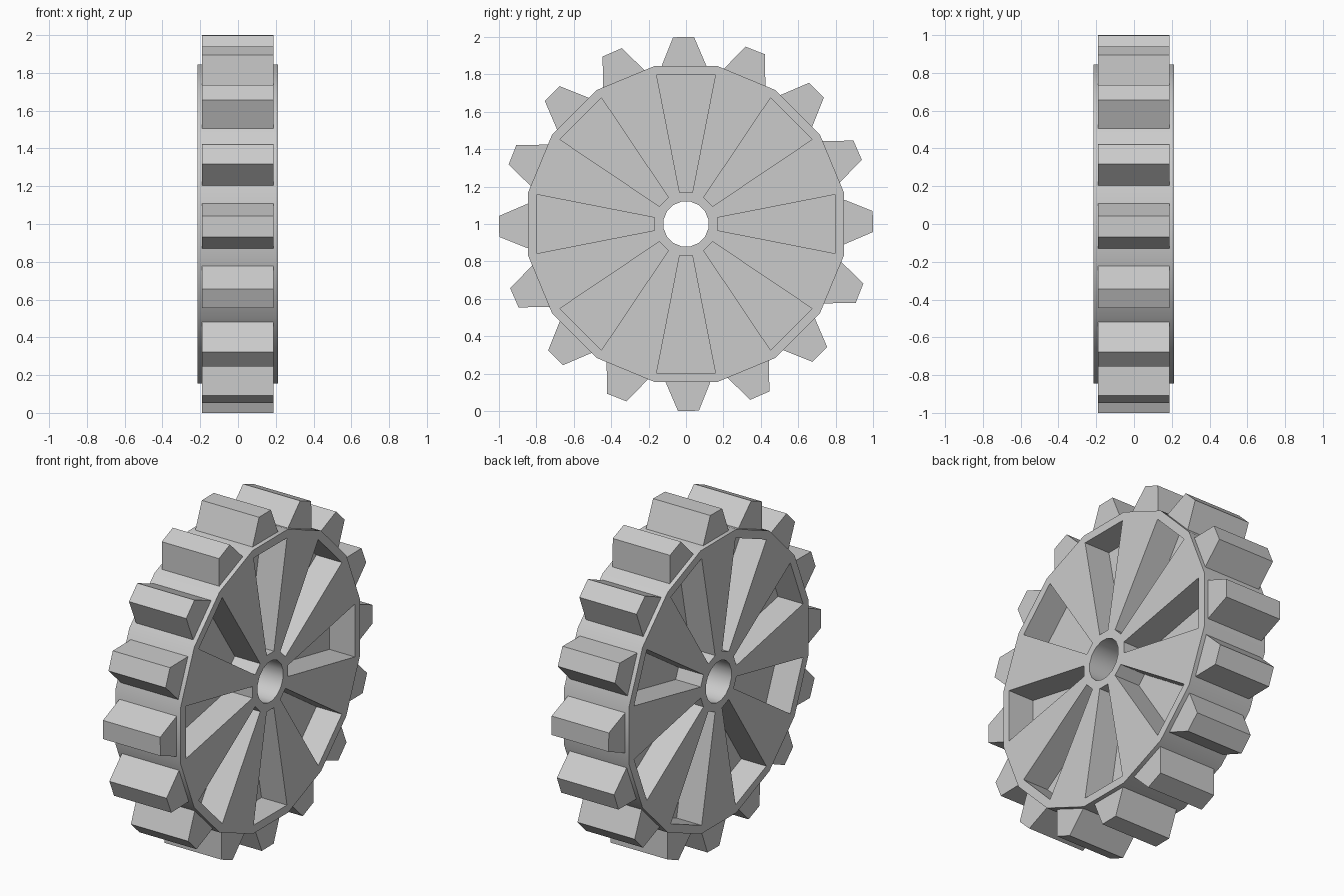
import bpy, bmesh
from math import cos, sin, pi, radians

if "Cube" in bpy.data.objects:
    bpy.data.objects.remove(bpy.data.objects["Cube"])

N = 16
CENTRE_Z = 1.0


def place(r, t, a):
    """Radial distance r and tangential offset t, turned by angle a -> (y, z)."""
    return r * cos(a) - t * sin(a), CENTRE_Z + r * sin(a) + t * cos(a)


def prism(bm, points, x0, x1):
    """Extrude a closed (y, z) outline along x."""
    lo = [bm.verts.new((x0, y, z)) for y, z in points]
    hi = [bm.verts.new((x1, y, z)) for y, z in points]
    bm.faces.new(lo)
    bm.faces.new(hi)
    n = len(points)
    for i in range(n):
        j = (i + 1) % n
        bm.faces.new((lo[i], lo[j], hi[j], hi[i]))


def finish(bm, name):
    bmesh.ops.recalc_face_normals(bm, faces=bm.faces[:])
    me = bpy.data.meshes.new(name)
    bm.to_mesh(me)
    bm.free()
    ob = bpy.data.objects.new(name, me)
    bpy.context.collection.objects.link(ob)
    return ob


# Wheel body: 16-sided disc with an axle hole
bm = bmesh.new()
rings = []
for r, x in ((0.861, -0.215), (0.861, 0.213), (0.122, 0.213), (0.122, -0.215)):
    ring = []
    for i in range(N):
        y, z = place(r, 0, (i + 0.5) * 2 * pi / N)
        ring.append(bm.verts.new((x, y, z)))
    rings.append(ring)
for k in range(4):
    a, b = rings[k], rings[(k + 1) % 4]
    for i in range(N):
        j = (i + 1) % N
        bm.faces.new((a[i], a[j], b[j], b[i]))
body = finish(bm, "wheel_body")

# Tapered pockets between the spokes; the two faces are staggered half a step
bm = bmesh.new()
for i in range(8):
    for turn, x0, x1 in ((0, 0.045, 0.4), (pi / 8, -0.4, -0.05)):
        a = i * pi / 4 + turn
        outline = [place(r, t, a) for r, t in
                   ((0.168, -0.034), (0.796, -0.157), (0.796, 0.157), (0.168, 0.034))]
        prism(bm, outline, x0, x1)
cutter = finish(bm, "pocket_cutter")
cutter.hide_render = True

mod = body.modifiers.new("pockets", 'BOOLEAN')
mod.operation = 'DIFFERENCE'
mod.solver = 'EXACT'
mod.object = cutter
bpy.context.view_layer.objects.active = body
body.select_set(True)
bpy.ops.object.modifier_apply(modifier=mod.name)
bpy.data.objects.remove(cutter)
bpy.ops.object.shade_smooth_by_angle(angle=radians(30))

# Sixteen tapered teeth, turned slightly off the body facets
bm = bmesh.new()
for i in range(N):
    a = i * 2 * pi / N + radians(0.75)
    outline = [place(r, t, a) for r, t in
               ((0.82, -0.13), (0.999, -0.056), (0.999, 0.056), (0.82, 0.13))]
    prism(bm, outline, -0.19, 0.187)
finish(bm, "teeth")
